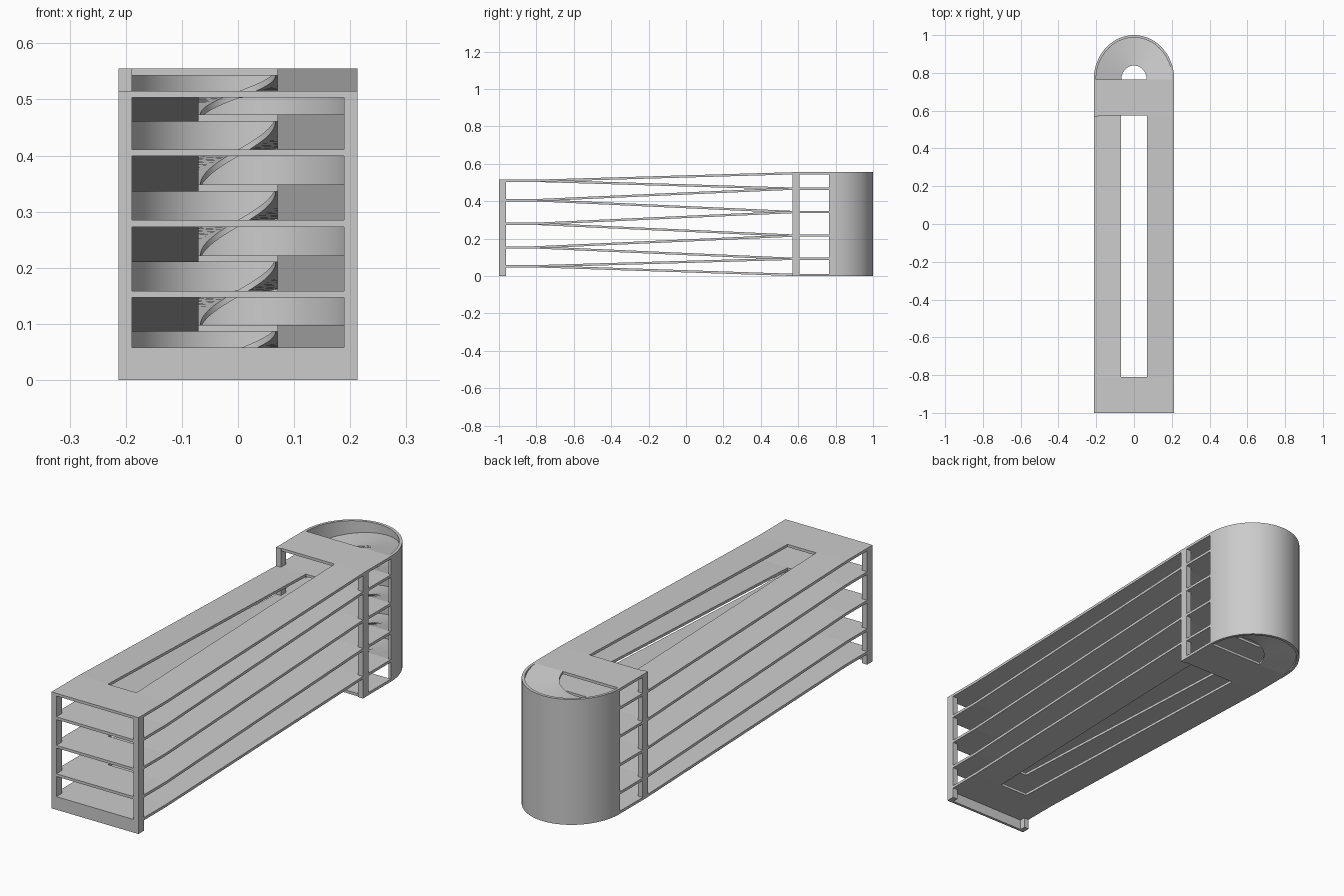
import bpy, bmesh
from math import sin, cos, pi

if "Cube" in bpy.data.objects:
    bpy.data.objects.remove(bpy.data.objects["Cube"])

W, SLOT, T = 0.213, 0.07, 0.012          # half width, half slot width, slab thickness
FRONT, FRONT_IN, BACK_IN, BACK = -1.0, -0.81, 0.575, 0.765
DEPTH = 1.0 - BACK                        # depth of the half-elliptical rear tower
front_tops = [0.058, 0.159, 0.285, 0.411, 0.515]
back_tops = [T, 0.098, 0.222, 0.348, 0.473, 0.555]


def loft(name, rings, smooth=False):
    """Join four-point cross sections into a closed solid."""
    bm = bmesh.new()
    vs = [[bm.verts.new(p) for p in r] for r in rings]
    for a, b in zip(vs, vs[1:]):
        for i in range(4):
            bm.faces.new((a[i], a[(i + 1) % 4], b[(i + 1) % 4], b[i]))
    bm.faces.new(vs[0])
    bm.faces.new(vs[-1])
    bmesh.ops.recalc_face_normals(bm, faces=bm.faces)
    me = bpy.data.meshes.new(name)
    bm.to_mesh(me)
    bm.free()
    ob = bpy.data.objects.new(name, me)
    bpy.context.collection.objects.link(ob)
    if smooth:
        bpy.ops.object.select_all(action='DESELECT')
        ob.select_set(True)
        bpy.context.view_layer.objects.active = ob
        bpy.ops.object.shade_smooth_by_angle()
    return ob


def deck(name, x0, x1, y0, z0, y1, z1):
    """Slab running from y0 (top at z0) to y1 (top at z1)."""
    return loft(name, [[(x0, y, z - T), (x1, y, z - T), (x1, y, z), (x0, y, z)]
                       for y, z in ((y0, z0), (y1, z1))])


def box(name, x0, x1, y0, y1, z0, z1):
    return loft(name, [[(x0, y, z0), (x1, y, z0), (x1, y, z1), (x0, y, z1)]
                       for y in (y0, y1)])


def arc(name, r0, r1, heights, n=40):
    """Half-elliptical sweep, left to right; heights(t) gives bottom and top."""
    rings = []
    for i in range(n + 1):
        t = i / n
        c, s = -cos(pi * t), sin(pi * t) * DEPTH / W
        lo, hi = heights(t)
        rings.append([(r * c, BACK + r * s, z)
                      for r, z in ((r0, lo), (r1, lo), (r1, hi), (r0, hi))])
    return loft(name, rings, True)


# Level landings at both ends
for z in front_tops:
    deck("front_landing", -W, W, FRONT, z, FRONT_IN, z)
for z in back_tops:
    deck("back_landing", -W, W, BACK_IN, z, BACK, z)

# Long ramps: right side climbs towards the back, left side descends
for i, z in enumerate(front_tops):
    deck("right_ramp", SLOT, W, FRONT_IN, z, BACK_IN, back_tops[i + 1])
    deck("left_ramp", -W, -SLOT, FRONT_IN, z, BACK_IN, back_tops[i])

# Corner posts and the low wall under the front landing
for x0 in (-W, W - 0.024):
    box("front_post", x0, x0 + 0.024, FRONT, -0.962, 0, front_tops[-1])
    box("back_post", x0, x0 + 0.024, 0.57, 0.607, 0, back_tops[-1])
box("front_base_wall", -W, W, FRONT, FRONT + 0.012, 0, front_tops[0])

# Rear tower shell and the helical ramps inside it
arc("tower_wall", W - 0.012, W, lambda t: (0, back_tops[-1]))
for a, b in zip(back_tops, back_tops[1:]):
    arc("helix_ramp", SLOT - 0.003, W - 0.006,
        lambda t: (a + (b - a) * t - T, a + (b - a) * t))
